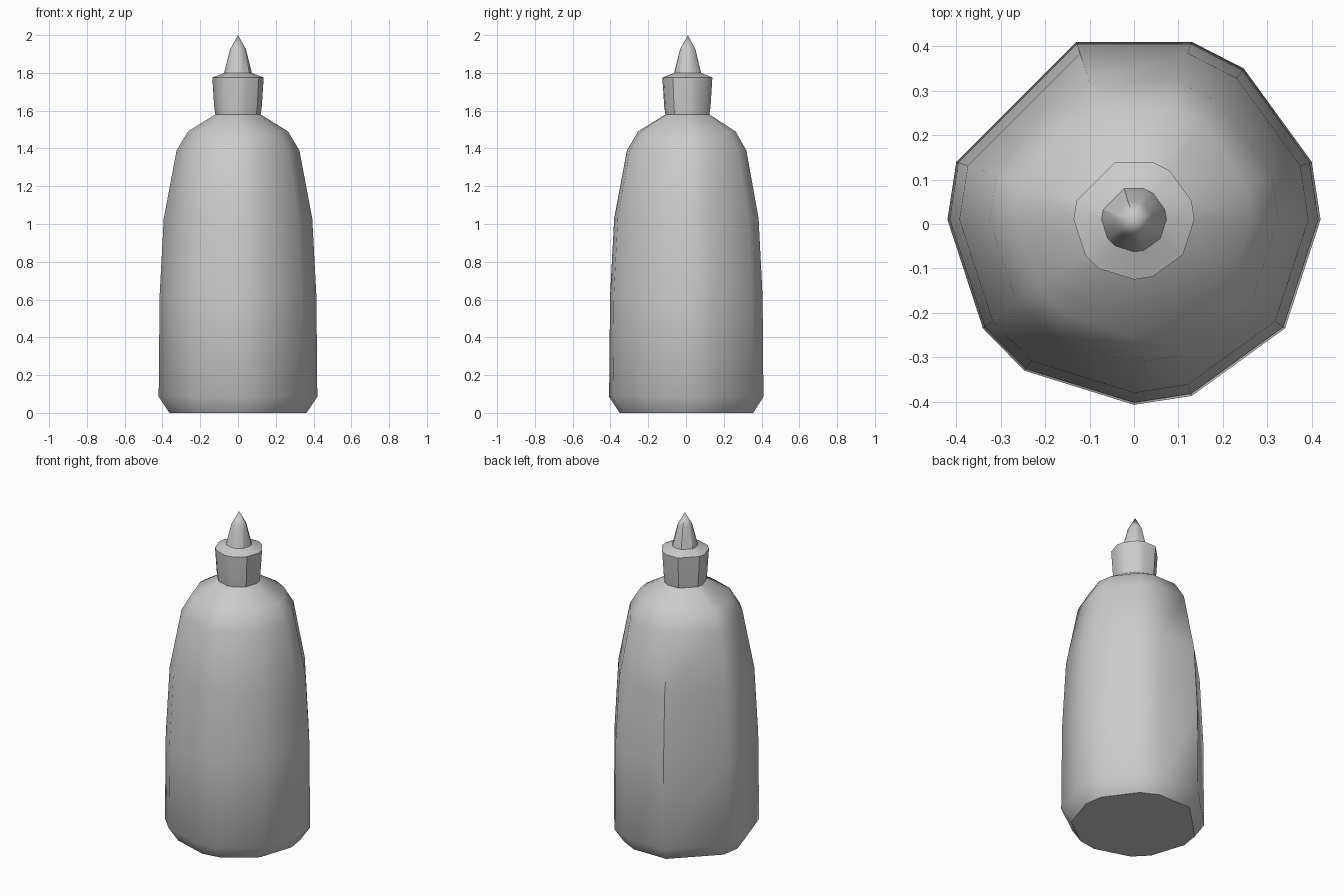
import bpy, bmesh, math

if "Cube" in bpy.data.objects:
    bpy.data.objects.remove(bpy.data.objects["Cube"])

# Irregular 12-sided cross-section, relative to the bottle axis, unit = widest radius
CY = 0.01
R = 0.42
SECTION = [(0.42, 0.0), (0.40, 0.13), (0.247, 0.34), (0.13, 0.40),
           (-0.13, 0.40), (-0.40, 0.13), (-0.42, 0.0), (-0.34, -0.245),
           (-0.247, -0.34), (0.0, -0.417), (0.13, -0.397), (0.34, -0.245)]


def loft(name, profile, close_bottom=False, angle=35):
    """Stack scaled copies of the section along z; radius 0 makes a point."""
    bm = bmesh.new()
    rings = []
    for r, z in profile:
        if r == 0:
            rings.append([bm.verts.new((0, CY, z))])
        else:
            s = r / R
            rings.append([bm.verts.new((x * s, CY + y * s, z)) for x, y in SECTION])
    n = len(SECTION)
    for a, b in zip(rings, rings[1:]):
        for i in range(n):
            j = (i + 1) % n
            if len(b) == 1:
                bm.faces.new((a[i], a[j], b[0]))
            else:
                bm.faces.new((a[i], a[j], b[j], b[i]))
    if close_bottom:
        bm.faces.new(rings[0][::-1])
    mesh = bpy.data.meshes.new(name)
    bm.to_mesh(mesh)
    bm.free()
    obj = bpy.data.objects.new(name, mesh)
    bpy.context.collection.objects.link(obj)
    bpy.ops.object.select_all(action='DESELECT')
    obj.select_set(True)
    bpy.context.view_layer.objects.active = obj
    bpy.ops.object.shade_smooth_by_angle(angle=math.radians(angle))
    return obj


# Bottle body with chamfered foot and rounded shoulder
loft("bottle_body", [(0.363, 0.0), (0.42, 0.085), (0.415, 0.62), (0.393, 1.03),
                     (0.325, 1.39), (0.265, 1.49), (0.12, 1.58)], close_bottom=True, angle=42)

# Flared cap collar with its shallow top
loft("cap_collar", [(0.12, 1.58), (0.126, 1.62), (0.136, 1.775), (0.073, 1.80)])

# Pointed nozzle
loft("nozzle", [(0.073, 1.80), (0.042, 1.925), (0.0, 2.0)])
